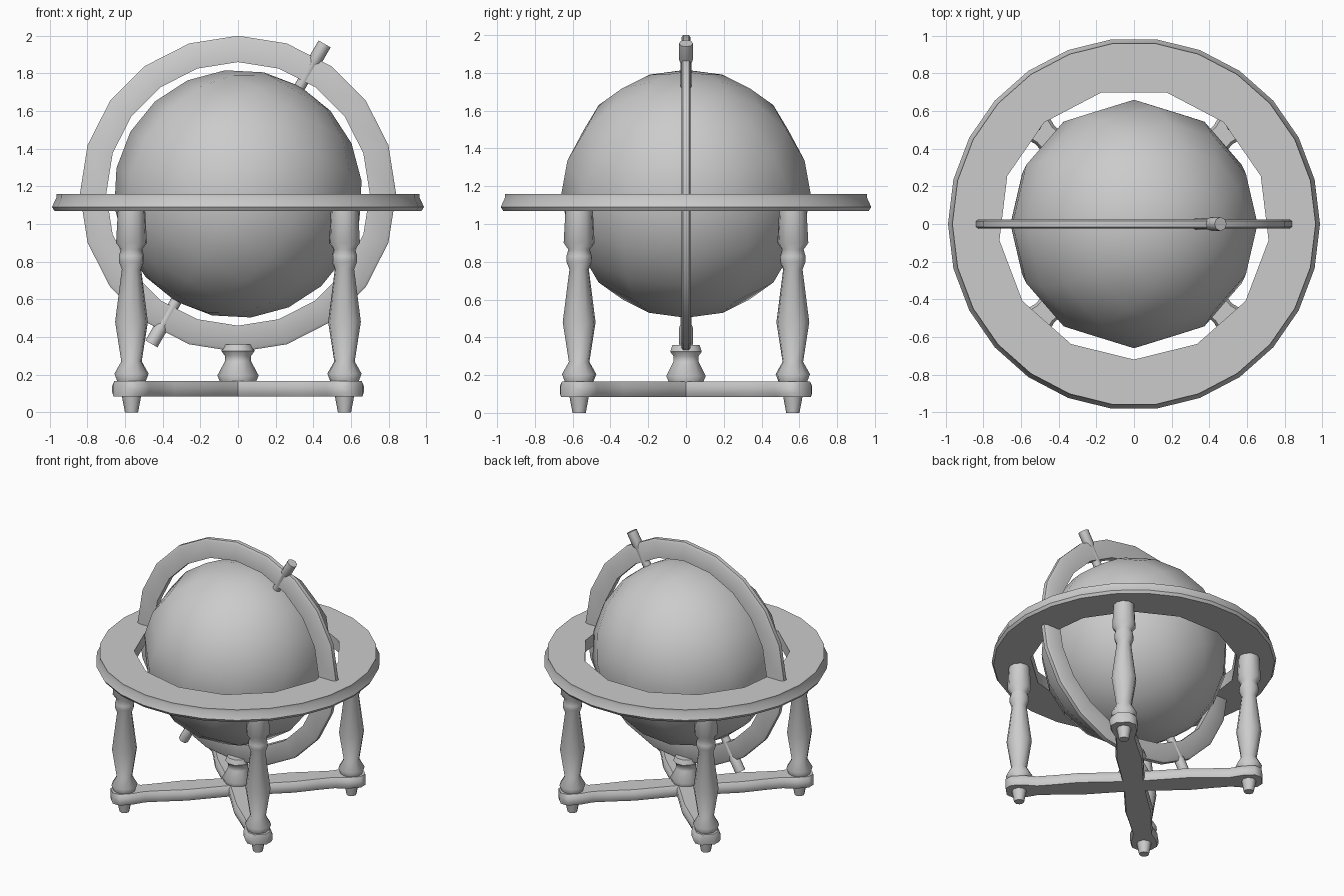
import bpy, bmesh, math
from mathutils import Matrix, Vector

if "Cube" in bpy.data.objects:
    bpy.data.objects.remove(bpy.data.objects["Cube"])

CENTRE = Vector((0, 0, 1.16))
TILT = math.radians(30)
gray = bpy.data.materials.new("plain gray")
gray.diffuse_color = (0.6, 0.6, 0.6, 1)
gray.use_nodes = True
gray.node_tree.nodes["Principled BSDF"].inputs["Base Color"].default_value = gray.diffuse_color


def finish(name, bm, angle=40):
    bmesh.ops.remove_doubles(bm, verts=bm.verts, dist=1e-5)
    bmesh.ops.recalc_face_normals(bm, faces=bm.faces)
    mesh = bpy.data.meshes.new(name)
    bm.to_mesh(mesh)
    bm.free()
    mesh.materials.append(gray)
    ob = bpy.data.objects.new(name, mesh)
    bpy.context.collection.objects.link(ob)
    bpy.ops.object.select_all(action='DESELECT')
    ob.select_set(True)
    bpy.context.view_layer.objects.active = ob
    bpy.ops.object.shade_smooth_by_angle(angle=math.radians(angle))
    return ob


def skin(bm, loops, closed=False):
    """Join successive vertex loops with faces, capping open ends."""
    n = len(loops[0])
    pairs = list(zip(loops, loops[1:] + loops[:1])) if closed else list(zip(loops, loops[1:]))
    for a, b in pairs:
        for i in range(n):
            j = (i + 1) % n
            vs = list(dict.fromkeys((a[i], a[j], b[j], b[i])))
            if len(vs) > 2:
                bm.faces.new(vs)
    if not closed:
        bm.faces.new(loops[0])
        bm.faces.new(loops[-1])


def lathe(name, profile, matrix, sides=10, closed=False, angle=50):
    """Spin (radius, height) points about the local z axis."""
    bm = bmesh.new()
    loops = [[bm.verts.new((r * math.cos(math.tau * i / sides),
                            r * math.sin(math.tau * i / sides), z))
              for i in range(sides)] for r, z in profile]
    skin(bm, loops, closed)
    bm.transform(matrix)
    return finish(name, bm, angle)


# Globe with a tilted axis
tilt = Matrix.Translation(CENTRE) @ Matrix.Rotation(TILT, 4, 'Y')
bm = bmesh.new()
bmesh.ops.create_uvsphere(bm, u_segments=12, v_segments=10, radius=0.66, matrix=tilt)
finish("globe", bm, 60)

# Axis pins at both poles
for name, flip in (("upper_axis_pin", 0), ("lower_axis_pin", math.pi)):
    lathe(name, [(0.03, 0.62), (0.03, 0.80), (0.037, 0.82), (0.037, 0.92)],
          tilt @ Matrix.Rotation(flip, 4, 'Y'), 8)

# Upright meridian ring
lathe("meridian_ring", [(0.70, -0.025), (0.825, -0.025), (0.84, -0.015),
                        (0.84, 0.015), (0.825, 0.025), (0.70, 0.025)],
      Matrix.Translation(CENTRE) @ Matrix.Rotation(math.pi / 2, 4, 'X'), 20, True)

# Horizon ring: 26 outer sides, 13 inner sides
bm = bmesh.new()
step = math.tau / 26
inner = [(0.72, 1.07), (0.72, 1.16)]
outer = [(0.965, 1.16), (0.965, 1.14), (0.988, 1.09), (0.975, 1.07)]
loops = []
for r, z in inner:
    ring = [bm.verts.new((r * math.cos(a), r * math.sin(a), z))
            for a in (-math.pi / 2 + 2 * step * k for k in range(13))]
    loops.append([v for v in ring for _ in range(2)])
for r, z in outer:
    loops.append([bm.verts.new((r * math.cos(a), r * math.sin(a), z))
                  for a in (-math.pi / 2 + step * (i - 0.5) for i in range(26))])
skin(bm, loops, True)
finish("horizon_ring", bm)

# Four turned posts with feet
post = [(0.075, 0.16), (0.092, 0.205), (0.055, 0.27), (0.088, 0.48), (0.052, 0.76),
        (0.068, 0.80), (0.068, 0.83), (0.058, 0.865), (0.083, 0.90), (0.073, 1.08)]
foot = [(0.035, 0.0), (0.052, 0.09)]
for k in range(4):
    turn = Matrix.Rotation(math.pi / 4 + k * math.pi / 2, 4, 'Z')
    place = turn @ Matrix.Translation((0.80, 0, 0))
    lathe(f"post_{k + 1}", post, place)
    lathe(f"foot_{k + 1}", foot, place, 8)

# Two crossing base beams with a wavy outline
half = [(0, 0.075), (0.2, 0.085), (0.38, 0.095), (0.55, 0.078), (0.67, 0.07),
        (0.76, 0.095), (0.85, 0.095), (0.89, 0.05)]
stations = [(-r, w) for r, w in reversed(half[1:])] + half
for k, name in enumerate(("base_beam_a", "base_beam_b")):
    bm = bmesh.new()
    loops = [[bm.verts.new((x, w * u, z)) for u, z in
              ((-0.9, 0.085), (0.9, 0.085), (1, 0.105), (1, 0.14), (0.8, 0.165),
               (-0.8, 0.165), (-1, 0.14), (-1, 0.105))] for x, w in stations]
    skin(bm, loops)
    bm.transform(Matrix.Rotation(math.pi / 4 + k * math.pi / 2, 4, 'Z'))
    finish(name, bm, 50)

# Central pedestal carrying the meridian ring
lathe("pedestal", [(0.09, 0.15), (0.11, 0.195), (0.07, 0.27), (0.07, 0.30),
                   (0.088, 0.325), (0.075, 0.36)], Matrix.Identity(4))
